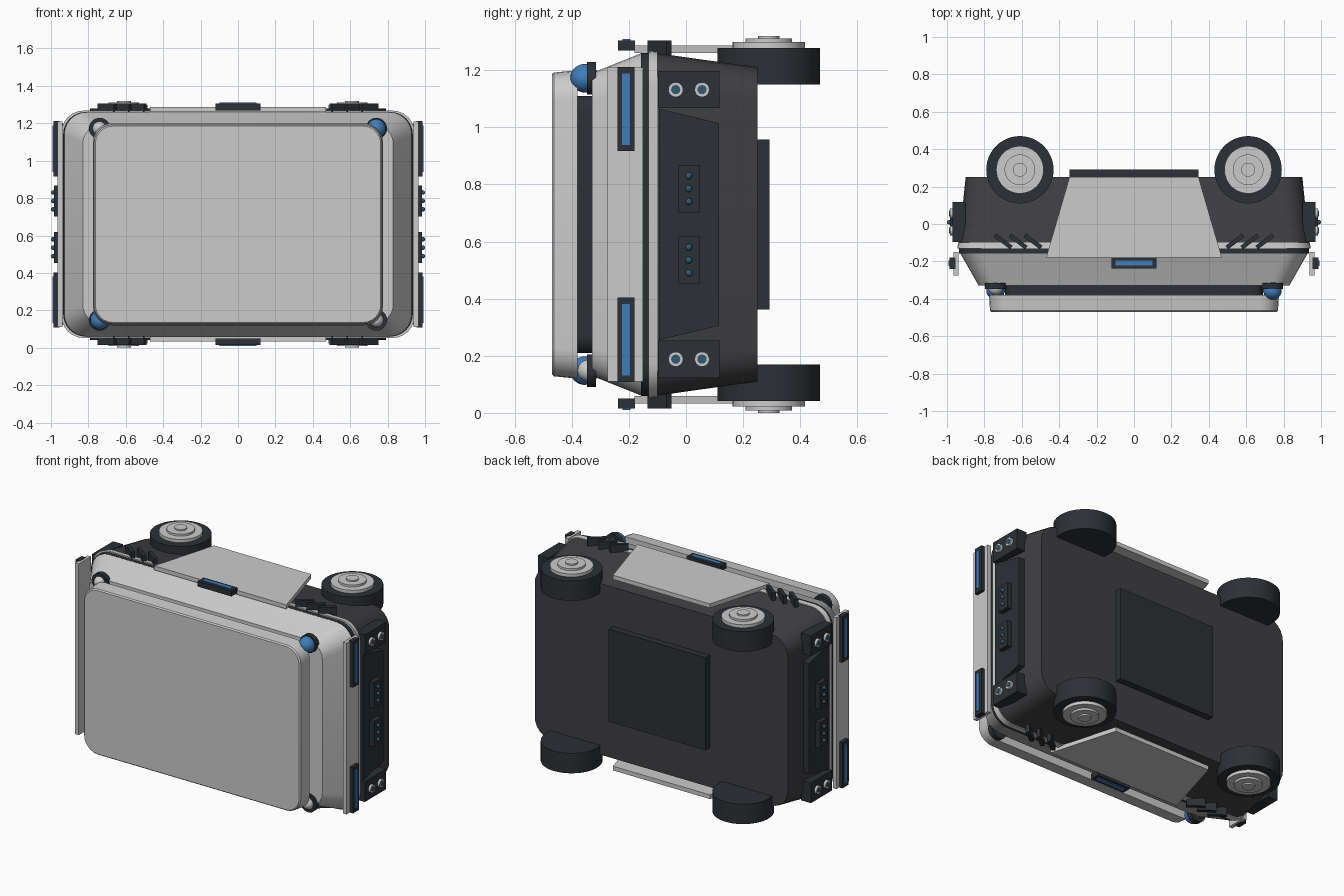
import bpy, bmesh, math
from mathutils import Vector, Matrix

if "Cube" in bpy.data.objects:
    bpy.data.objects.remove(bpy.data.objects["Cube"])

CZ = 0.66            # height of the body's centre line
SIDES = (-1, 1)


def mat(name, rgb):
    m = bpy.data.materials.new(name)
    m.diffuse_color = (*rgb, 1)
    m.use_nodes = True
    m.node_tree.nodes["Principled BSDF"].inputs["Base Color"].default_value = m.diffuse_color
    return m


HULL = mat("hull_dark", (0.05, 0.05, 0.055))
DARK = mat("rubber_dark", (0.025, 0.03, 0.036))
BLUE = mat("light_blue", (0.05, 0.21, 0.50))
LENS = mat("lens_blue", (0.03, 0.10, 0.17))


def finish(name, bm, material=None, smooth=False):
    bmesh.ops.recalc_face_normals(bm, faces=bm.faces[:])
    me = bpy.data.meshes.new(name)
    bm.to_mesh(me)
    bm.free()
    ob = bpy.data.objects.new(name, me)
    bpy.context.collection.objects.link(ob)
    if material:
        me.materials.append(material)
    if smooth:
        bpy.context.view_layer.objects.active = ob
        bpy.ops.object.select_all(action='DESELECT')
        ob.select_set(True)
        bpy.ops.object.shade_smooth_by_angle(angle=math.radians(35))
    return ob


def skin(name, loops, material=None, smooth=False):
    """Bridge matching closed loops of points and cap both ends."""
    bm = bmesh.new()
    rings = [[bm.verts.new(p) for p in loop] for loop in loops]
    n = len(rings[0])
    for a, b in zip(rings, rings[1:]):
        for i in range(n):
            j = (i + 1) % n
            bm.faces.new((a[i], a[j], b[j], b[i]))
    bm.faces.new(rings[0])
    bm.faces.new(rings[-1])
    return finish(name, bm, material, smooth)


def round_rect(y, hx, hz, r, seg=6):
    pts = []
    for k, (sx, sz) in enumerate(((1, 1), (-1, 1), (-1, -1), (1, -1))):
        for i in range(seg + 1):
            a = math.pi / 2 * (k + i / seg)
            pts.append((sx * (hx - r) + r * math.cos(a), y,
                        CZ + sz * (hz - r) + r * math.sin(a)))
    return pts


def shell(name, sections, material=None):
    return skin(name, [round_rect(*s) for s in sections], material, True)


def box(name, centre, size, material=None, turn=0):
    bm = bmesh.new()
    bmesh.ops.create_cube(bm, size=1, matrix=Matrix.Translation(centre)
                          @ Matrix.Rotation(turn, 4, 'Z') @ Matrix.Diagonal((*size, 1)))
    return finish(name, bm, material)


def lathe(name, origin, axis, profile, material=None, seg=40):
    """Stack of circles (distance along axis, radius) turned round the axis."""
    q = Vector((0, 0, 1)).rotation_difference(Vector(axis))
    loops = [[Vector(origin) + q @ Vector((r * math.cos(2 * math.pi * i / seg),
                                           r * math.sin(2 * math.pi * i / seg), d))
              for i in range(seg)] for d, r in profile]
    return skin(name, loops, material, True)


def ball(name, centre, r, material=None):
    bm = bmesh.new()
    bmesh.ops.create_uvsphere(bm, u_segments=24, v_segments=16, radius=r,
                              matrix=Matrix.Translation(centre))
    return finish(name, bm, material, True)


# Main body layers, from back to front
shell("lower_hull", [(0.25, 0.90, 0.55, 0.12), (-0.105, 0.937, 0.60, 0.12)], HULL)
shell("rim", [(-0.10, 0.94, 0.605, 0.12), (-0.132, 0.945, 0.608, 0.12)])
shell("rim_seal", [(-0.13, 0.935, 0.60, 0.12), (-0.157, 0.935, 0.60, 0.12)], DARK)
shell("upper_hull", [(-0.155, 0.93, 0.60, 0.12), (-0.33, 0.83, 0.53, 0.10)])
shell("neck", [(-0.32, 0.69, 0.45, 0.06), (-0.39, 0.69, 0.45, 0.06)], DARK)
shell("deck_plate", [(-0.38, 0.775, 0.54, 0.10), (-0.462, 0.77, 0.532, 0.10),
                     (-0.47, 0.763, 0.525, 0.095)])
box("back_plate", (0, 0.265, CZ), (0.69, 0.055, 0.595), DARK)

# Corner lamps: domes on one diagonal, plain knobs on the other
for sx in SIDES:
    for sz in SIDES:
        x, z = sx * 0.74, CZ + sz * 0.512
        lathe("lamp_base", (x, -0.315, z), (0, -1, 0),
              [(0, 0.057), (0.032, 0.057)], DARK)
        if sx == sz:
            ball("lamp_dome", (x, -0.355, z), 0.05, BLUE)
        else:
            ball("lamp_knob", (x, -0.342, z), 0.038)

# Wheels: tyre and stepped hub
for sx in SIDES:
    for sz in SIDES:
        o, ax = (sx * 0.61, 0.29, CZ), (0, 0, sz)
        lathe("tyre", o, ax, [(0.49, 0.18), (0.618, 0.18)], DARK, 48)
        lathe("hub", o, ax, [(0.60, 0.127), (0.638, 0.127), (0.638, 0.082),
                             (0.651, 0.082), (0.651, 0.037), (0.66, 0.037)])

# Fender panels, light bars and vent slats on the two wheel sides
for sz in SIDES:
    skin("fender_panel", [[(x, y, CZ + sz * h) for x, y in
         ((-0.47, -0.18), (0.47, -0.18), (0.345, 0.25), (-0.345, 0.25))]
        for h in (0.60, 0.627)])
    box("bar_frame", (0, -0.208, CZ + sz * 0.627), (0.24, 0.06, 0.035), DARK)
    box("bar_light", (0, -0.208, CZ + sz * 0.635), (0.20, 0.028, 0.03), BLUE)
    for sx in SIDES:
        for i in range(3):
            box("vent_slat", (sx * (0.54 + 0.08 * i), -0.093, CZ + sz * 0.617),
                (0.11, 0.023, 0.056), DARK, sx * math.radians(37))

# Equipment on the two end sides
for sx in SIDES:
    box("side_rail", (sx * 0.952, -0.213, CZ), (0.025, 0.125, 1.10))
    skin("side_panel", [[(sx * (x0 + d), y, CZ + z) for y, z in
         ((-0.095, -0.405), (-0.095, 0.405), (0.115, 0.355), (0.115, -0.355))]
        for x0, d in ((0.90, 0), (0.955, 0))], DARK)
    for sz in SIDES:
        z = CZ + sz * 0.404
        box("side_light_frame", (sx * 0.970, -0.21, z), (0.032, 0.06, 0.295), DARK)
        box("side_light", (sx * 0.978, -0.21, z), (0.026, 0.028, 0.25), BLUE)
        z = CZ + sz * 0.472
        box("port_block", (sx * 0.935, 0.01, z), (0.07, 0.215, 0.13), DARK)
        for y in (-0.036, 0.056):
            lathe("port_ring", (0, y, z), (sx, 0, 0),
                  [(0.96, 0.026), (0.985, 0.026)], None, 24)
            lathe("port_lens", (0, y, z), (sx, 0, 0),
                  [(0.97, 0.016), (0.988, 0.016)], LENS, 24)
        z = CZ + sz * 0.125
        box("button_plate", (sx * 0.965, 0.01, z), (0.04, 0.077, 0.165), DARK)
        for i in (-1, 0, 1):
            ball("button", (sx * 0.988, 0.01, z + i * 0.045), 0.012, LENS)
